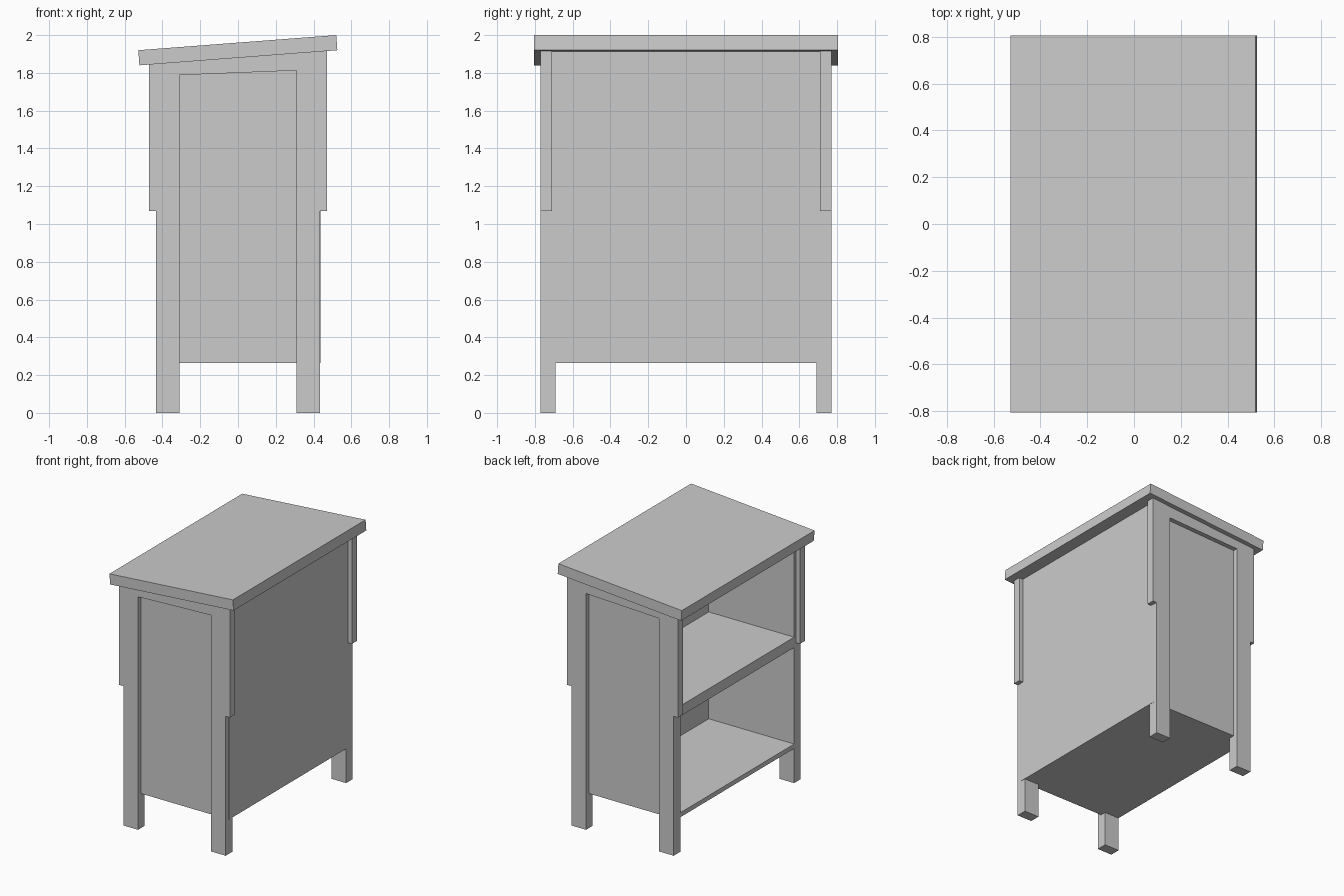
import bpy, bmesh

if "Cube" in bpy.data.objects:
    bpy.data.objects.remove(bpy.data.objects["Cube"])

SLOPE = 0.0765


def under(x):
    """Height of the sloping underside of the top at x."""
    return 1.88 + SLOPE * x


def prism(name, profile, y0, y1):
    """Extrude an x-z profile from y0 to y1."""
    bm = bmesh.new()
    face = bm.faces.new([bm.verts.new((x, y0, z)) for x, z in profile])
    out = bmesh.ops.extrude_face_region(bm, geom=[face])
    moved = [v for v in out["geom"] if isinstance(v, bmesh.types.BMVert)]
    bmesh.ops.translate(bm, verts=moved, vec=(0, y1 - y0, 0))
    bmesh.ops.recalc_face_normals(bm, faces=bm.faces)
    mesh = bpy.data.meshes.new(name)
    bm.to_mesh(mesh)
    bm.free()
    obj = bpy.data.objects.new(name, mesh)
    bpy.context.collection.objects.link(obj)
    return obj


def sloped(x0, x1, z0):
    """Upright profile whose top follows the slope."""
    return [(x0, z0), (x1, z0), (x1, under(x1)), (x0, under(x0))]


def rect(x0, x1, z0, z1):
    return [(x0, z0), (x1, z0), (x1, z1), (x0, z1)]


# Tilted top
prism("tilted_top", [(-0.522, 1.84), (0.526, 1.92), (0.52, 2.0), (-0.528, 1.92)],
      -0.805, 0.805)

# Closed back, bottom and middle shelf
prism("closed_side", sloped(0.29, 0.437, 0.265), -0.735, 0.735)
prism("bottom_shelf", rect(-0.435, 0.30, 0.265, 0.30), -0.735, 0.735)
prism("middle_shelf", rect(-0.435, 0.30, 1.04, 1.12), -0.70, 0.70)

for s, end in ((-1, "front"), (1, "rear")):
    # Recessed end panel and sloping rail above it
    prism(end + "_panel", sloped(-0.435, 0.30, 0.265), s * 0.69, s * 0.735)
    prism(end + "_rail", [(-0.31, under(-0.31) - 0.068), (0.31, under(0.31) - 0.091),
                          (0.31, under(0.31)), (-0.31, under(-0.31))],
          s * 0.71, s * 0.77)
    for t, side in ((-1, "left"), (1, "right")):
        # Legs with wider upper posts
        prism(f"{end}_{side}_leg", rect(*sorted((t * 0.31, t * 0.435)), 0, 1.07),
              s * 0.69, s * 0.77)
        prism(f"{end}_{side}_upper_post", sloped(*sorted((t * 0.31, t * 0.47)), 1.07),
              s * 0.71, s * 0.77)
